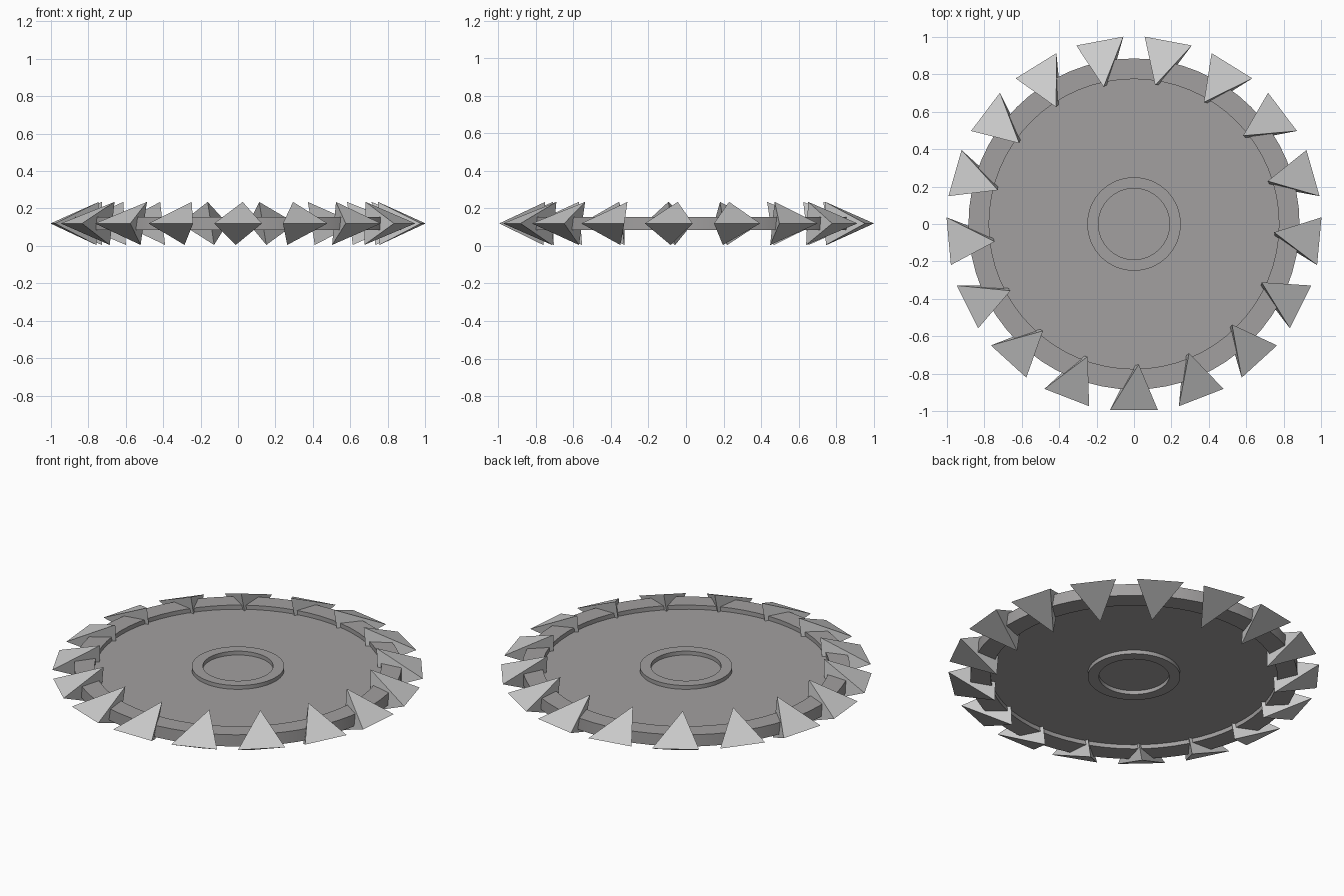
import bpy, bmesh
from math import radians, sin, cos, tau

if "Cube" in bpy.data.objects:
    bpy.data.objects.remove(bpy.data.objects["Cube"])

MID = 0.12      # height of the blade's mid plane
TEETH = 17

def make(name, verts, faces, mat=None, smooth=False):
    me = bpy.data.meshes.new(name)
    me.from_pydata(verts, [], faces)
    bm = bmesh.new()
    bm.from_mesh(me)
    bmesh.ops.remove_doubles(bm, verts=bm.verts, dist=1e-5)
    bmesh.ops.recalc_face_normals(bm, faces=bm.faces)
    bm.to_mesh(me)
    bm.free()
    ob = bpy.data.objects.new(name, me)
    bpy.context.collection.objects.link(ob)
    if mat:
        me.materials.append(mat)
    if smooth:
        bpy.ops.object.select_all(action='DESELECT')
        ob.select_set(True)
        bpy.context.view_layer.objects.active = ob
        bpy.ops.object.shade_smooth_by_angle()
    return ob

def lathe(name, profile, mat, seg=64):
    n = len(profile)
    verts = [(r * cos(tau * i / seg), r * sin(tau * i / seg), z)
             for i in range(seg) for r, z in profile]
    faces = []
    for i in range(seg):
        a, b = i * n, ((i + 1) % seg) * n
        faces += [(a + j, b + j, b + j + 1, a + j + 1) for j in range(n - 1)]
    # close the two discs at the centre of the profile
    faces.append([i * n for i in range(seg)])
    faces.append([i * n + n - 1 for i in range(seg)])
    return make(name, verts, faces, mat, True)

steel = bpy.data.materials.new("dark_steel")
steel.diffuse_color = (0.36, 0.35, 0.35, 1)
steel.use_nodes = True
steel.node_tree.nodes["Principled BSDF"].inputs["Base Color"].default_value = steel.diffuse_color

# Blade: thin web with a raised hub ring and a raised rim, mirrored top to bottom
WEB, HUB, RIM = 0.010, 0.033, 0.035
half = [(0.19, WEB), (0.19, HUB), (0.25, HUB), (0.25, WEB),
        (0.775, WEB), (0.775, RIM), (0.885, RIM)]
profile = [(r, MID + h) for r, h in half] + [(r, MID - h) for r, h in reversed(half)]
lathe("blade_disc", profile, steel)

# Teeth: wedges with a flat cutting edge outside and an upright edge inside
for k in range(TEETH):
    a = radians(-90) + tau * k / TEETH
    local = [(0.995, -0.128, MID), (0.995, 0.128, MID),
             (0.75, 0.025, 0.235), (0.76, -0.012, 0.005)]
    verts = [(r * cos(a) - t * sin(a), r * sin(a) + t * cos(a), z) for r, t, z in local]
    make(f"tooth_{k + 1}", verts, [(0, 1, 2), (0, 3, 1), (0, 2, 3), (1, 3, 2)])
